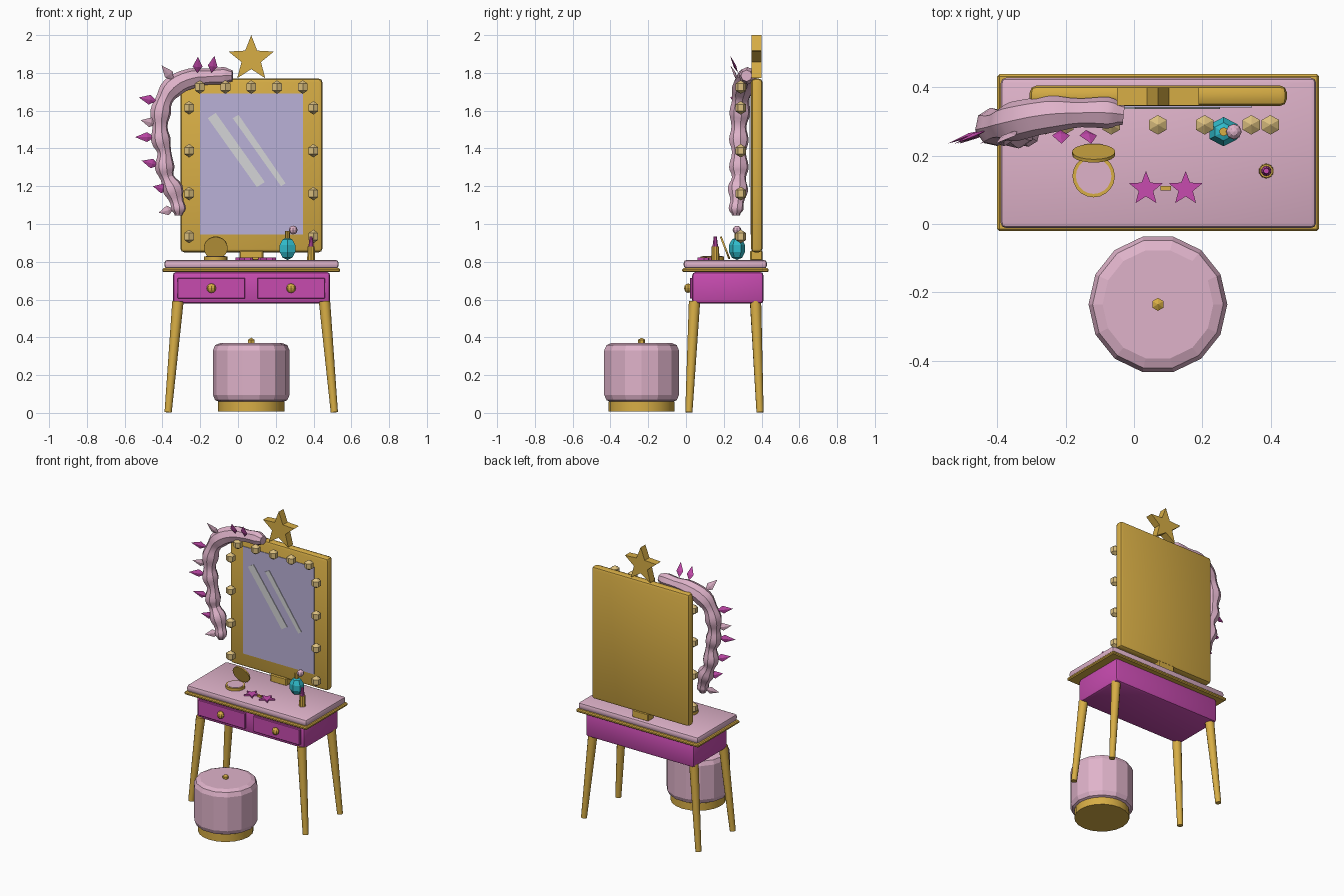
import bpy, bmesh, math
from mathutils import Vector, Matrix

if "Cube" in bpy.data.objects:
    bpy.data.objects.remove(bpy.data.objects["Cube"])


def material(name, rgb):
    m = bpy.data.materials.new(name)
    m.use_nodes = True
    m.diffuse_color = (*rgb, 1)
    m.node_tree.nodes["Principled BSDF"].inputs["Base Color"].default_value = (*rgb, 1)
    return m


pink = material("soft pink", (0.74, 0.45, 0.59))
magenta = material("magenta", (0.57, 0.07, 0.43))
gold = material("gold", (0.68, 0.42, 0.06))
bulb_cream = material("bulb cream", (0.71, 0.52, 0.21))
glass = material("mirror lilac", (0.49, 0.44, 0.68))
shine = material("shine grey", (0.66, 0.66, 0.68))
teal = material("teal", (0.03, 0.5, 0.6))


def finish(name, bm, mat, loc=(0, 0, 0), rot=None, smooth=False):
    bmesh.ops.recalc_face_normals(bm, faces=bm.faces)
    me = bpy.data.meshes.new(name)
    bm.to_mesh(me)
    bm.free()
    me.materials.append(mat)
    ob = bpy.data.objects.new(name, me)
    bpy.context.collection.objects.link(ob)
    ob.location = loc
    if rot:
        ob.rotation_euler = rot
    if smooth:
        bpy.ops.object.select_all(action="DESELECT")
        ob.select_set(True)
        bpy.context.view_layer.objects.active = ob
        bpy.ops.object.shade_smooth_by_angle()
    return ob


def box(name, mat, lo, hi, bevel=0, segments=2):
    lo, hi = Vector(lo), Vector(hi)
    bm = bmesh.new()
    bmesh.ops.create_cube(bm, size=1, matrix=Matrix.Diagonal((*(hi - lo), 1)))
    if bevel:
        bmesh.ops.bevel(bm, geom=bm.edges[:], offset=bevel, segments=segments,
                        affect="EDGES", profile=0.5)
    return finish(name, bm, mat, (lo + hi) / 2, smooth=bool(bevel))


def rod(name, mat, a, b, r1, r2, sides=12, smooth=True):
    a, b = Vector(a), Vector(b)
    bm = bmesh.new()
    bmesh.ops.create_cone(bm, cap_ends=True, segments=sides, radius1=r1, radius2=r2,
                          depth=(b - a).length)
    rot = (b - a).to_track_quat("Z", "Y").to_euler()
    return finish(name, bm, mat, (a + b) / 2, rot, smooth)


def ball(name, mat, loc, size, sides=6, rings=3):
    bm = bmesh.new()
    bmesh.ops.create_uvsphere(bm, u_segments=sides, v_segments=rings, radius=1,
                              matrix=Matrix.Diagonal((*size, 1)))
    return finish(name, bm, mat, loc)


def prism(name, mat, points, depth, loc, rot):
    bm = bmesh.new()
    face = bm.faces.new([bm.verts.new((x, y, -depth / 2)) for x, y in points])
    out = bmesh.ops.extrude_face_region(bm, geom=[face])["geom"]
    moved = [v for v in out if isinstance(v, bmesh.types.BMVert)]
    bmesh.ops.translate(bm, verts=moved, vec=(0, 0, depth))
    return finish(name, bm, mat, loc, rot)


def star(name, mat, radius, depth, loc, rot):
    pts = []
    for i in range(10):
        a = math.pi / 2 + i * math.pi / 5
        r = radius if i % 2 == 0 else radius * 0.43
        pts.append((r * math.cos(a), r * math.sin(a)))
    return prism(name, mat, pts, depth, loc, rot)


MID = 0.07
upright = (math.pi / 2, 0, 0)

# Table
box("table_top", pink, (-0.39, -0.012, 0.764), (0.533, 0.428, 0.81), 0.016)
box("table_trim", gold, (-0.4, -0.02, 0.745), (0.541, 0.438, 0.766), 0.006, 1)
box("cabinet", magenta, (-0.345, 0.033, 0.578), (0.488, 0.41, 0.746), 0.018)
for side, s in (("right", -1), ("left", 1)):
    x = MID + s * 0.211
    box(f"{side}_drawer", magenta, (x - 0.179, 0.02, 0.605), (x + 0.179, 0.036, 0.714), 0.003, 1)
    ball(f"{side}_drawer_knob", gold, (x, 0.011, 0.66), (0.025, 0.021, 0.025), 8, 6)
    for end, top_y, low_y in (("front", 0.045, 0.015), ("back", 0.368, 0.392)):
        rod(f"{end}_{side}_leg", gold, (MID + s * 0.44, low_y, 0.003),
            (MID + s * 0.388, top_y, 0.59), 0.019, 0.03)

# Mirror
box("mirror_frame", gold, (-0.305, 0.345, 0.85), (0.447, 0.405, 1.77), 0.02)
box("mirror_stand", gold, (0.008, 0.34, 0.805), (0.134, 0.405, 0.86), 0.006, 1)
box("mirror_glass", glass, (-0.2, 0.341, 0.945), (0.345, 0.348, 1.69))
stripes = {"wide_shine": [(-0.16, 1.56), (-0.118, 1.588), (0.142, 1.222), (0.1, 1.195)],
           "narrow_shine": [(-0.028, 1.56), (0.003, 1.578), (0.252, 1.215), (0.228, 1.2)]}
for name, pts in stripes.items():
    prism(name, shine, pts, 0.004, (0, 0.338, 0), upright)
star("mirror_star", gold, 0.126, 0.052, (MID, 0.373, 1.874), upright)

# Bulbs around the frame
spots = [(MID + s * 0.329, 0.934 + i * 0.227) for s in (-1, 1) for i in range(4)]
spots += [(MID + i * 0.1365, 1.725) for i in range(-2, 3)]
for i, (x, z) in enumerate(spots):
    ball(f"bulb_{i + 1}", bulb_cream, (x, 0.29, z), (0.034, 0.033, 0.036))

# Feather boa: lumpy tube with flat feathers
path = [(-0.03, 0.32, 1.785, 0.03), (-0.075, 0.325, 1.785, 0.046), (-0.155, 0.325, 1.78, 0.042),
        (-0.25, 0.32, 1.77, 0.054), (-0.35, 0.3, 1.72, 0.058), (-0.39, 0.29, 1.66, 0.046),
        (-0.41, 0.285, 1.59, 0.056), (-0.413, 0.28, 1.515, 0.04), (-0.408, 0.28, 1.445, 0.053),
        (-0.39, 0.28, 1.38, 0.037), (-0.388, 0.28, 1.3, 0.053), (-0.375, 0.28, 1.245, 0.037),
        (-0.345, 0.275, 1.185, 0.055), (-0.323, 0.27, 1.115, 0.036), (-0.315, 0.265, 1.08, 0.04),
        (-0.315, 0.265, 1.045, 0.02)]
curve = bpy.data.curves.new("feather_boa", "CURVE")
curve.dimensions = "3D"
curve.bevel_depth = 1
curve.bevel_resolution = 2
curve.resolution_u = 3
curve.use_fill_caps = True
spline = curve.splines.new("BEZIER")
spline.radius_interpolation = "EASE"
spline.bezier_points.add(len(path) - 1)
for p, (x, y, z, r) in zip(spline.bezier_points, path):
    p.co, p.radius = (x, y, z), r
    p.handle_left_type = p.handle_right_type = "AUTO"
curve.materials.append(pink)
boa = bpy.data.objects.new("feather_boa", curve)
bpy.context.collection.objects.link(boa)
bpy.ops.object.select_all(action="DESELECT")
boa.select_set(True)
bpy.context.view_layer.objects.active = boa
bpy.ops.object.convert(target="MESH")
bpy.ops.object.shade_smooth_by_angle()


def feather(name, mat, base, tip):
    base, tip = Vector(base), Vector(tip)
    length = (tip - base).length
    bm = bmesh.new()
    ring = [bm.verts.new(v) for v in ((0.026, 0, 0.4 * length), (0, 0.007, 0.4 * length),
                                      (-0.026, 0, 0.4 * length), (0, -0.007, 0.4 * length))]
    ends = [bm.verts.new((0, 0, h)) for h in (0, length)]
    for i in range(4):
        for e in ends:
            bm.faces.new((ring[i], ring[(i + 1) % 4], e))
    # blade lies broad side to the front
    z = (tip - base).normalized()
    x = z.cross(Vector((0, 1, 0))).normalized()
    rot = Matrix((x, z.cross(x), z)).transposed().to_euler()
    finish(name, bm, mat, base, rot)


feathers = [(magenta, -0.14, 1.8, -0.125, 1.89), (magenta, -0.215, 1.8, -0.212, 1.885),
            (pink, -0.34, 1.76, -0.405, 1.84), (magenta, -0.43, 1.65, -0.525, 1.67),
            (pink, -0.43, 1.53, -0.515, 1.55), (magenta, -0.44, 1.46, -0.545, 1.46),
            (magenta, -0.42, 1.31, -0.51, 1.335), (magenta, -0.37, 1.18, -0.45, 1.2),
            (pink, -0.34, 1.08, -0.42, 1.06)]
for i, (mat, x, z, tx, tz) in enumerate(feathers):
    feather(f"feather_{i + 1}", mat, (x, 0.275, z), (tx, 0.235, tz))

# Stool
bm = bmesh.new()
bmesh.ops.create_cone(bm, cap_ends=True, segments=14, radius1=0.203, radius2=0.203, depth=0.315,
                      matrix=Matrix.Rotation(math.pi / 2, 4, "Z"))
rims = [e for e in bm.edges if abs(e.verts[0].co.z - e.verts[1].co.z) < 0.01]
bmesh.ops.bevel(bm, geom=rims, offset=0.04, segments=2, affect="EDGES", profile=0.5)
finish("stool_cushion", bm, pink, (MID, -0.235, 0.213))
rod("stool_base", gold, (MID, -0.235, 0.008), (MID, -0.235, 0.06), 0.175, 0.175, 20)
ball("stool_button", gold, (MID, -0.235, 0.376), (0.022, 0.022, 0.022))

# Powder compact: dish, powder and open lid
cx, cy = -0.118, 0.14
rod("compact_dish", gold, (cx, cy, 0.808), (cx, cy, 0.828), 0.062, 0.062, 20)
rod("compact_powder", pink, (cx, cy, 0.826), (cx, cy, 0.83), 0.052, 0.052, 20)
lid_axis = Vector((0, 0.93, 0.36)) * 0.005
lid = Vector((cx, 0.207, 0.874))
rod("compact_lid", gold, lid - lid_axis, lid + lid_axis, 0.063, 0.063, 20)

# Star sunglasses
for side, x in (("right", 0.035), ("left", 0.151)):
    star(f"{side}_star_lens", magenta, 0.052, 0.012, (x, 0.103, 0.816), (0, 0, 0))
box("glasses_bridge", gold, (0.078, 0.098, 0.812), (0.108, 0.111, 0.824))

# Perfume bottle
px, py = 0.262, 0.27
ball("perfume_bottle", teal, (px, py, 0.87), (0.05, 0.045, 0.06), 6, 5)
rod("perfume_neck", gold, (px, py, 0.92), (px, py, 0.962), 0.013, 0.013, 8)
rod("perfume_tube", gold, (px, py, 0.952), (px + 0.03, py, 0.966), 0.006, 0.006, 6)
ball("perfume_bulb", pink, (px + 0.03, py, 0.968), (0.023, 0.023, 0.023), 8, 6)

# Lipstick
lx, ly = 0.387, 0.155
rod("lipstick_case", gold, (lx, ly, 0.808), (lx, ly, 0.882), 0.022, 0.02, 10)
rod("lipstick_tip", magenta, (lx, ly, 0.88), (lx, ly, 0.935), 0.015, 0.008, 10)
